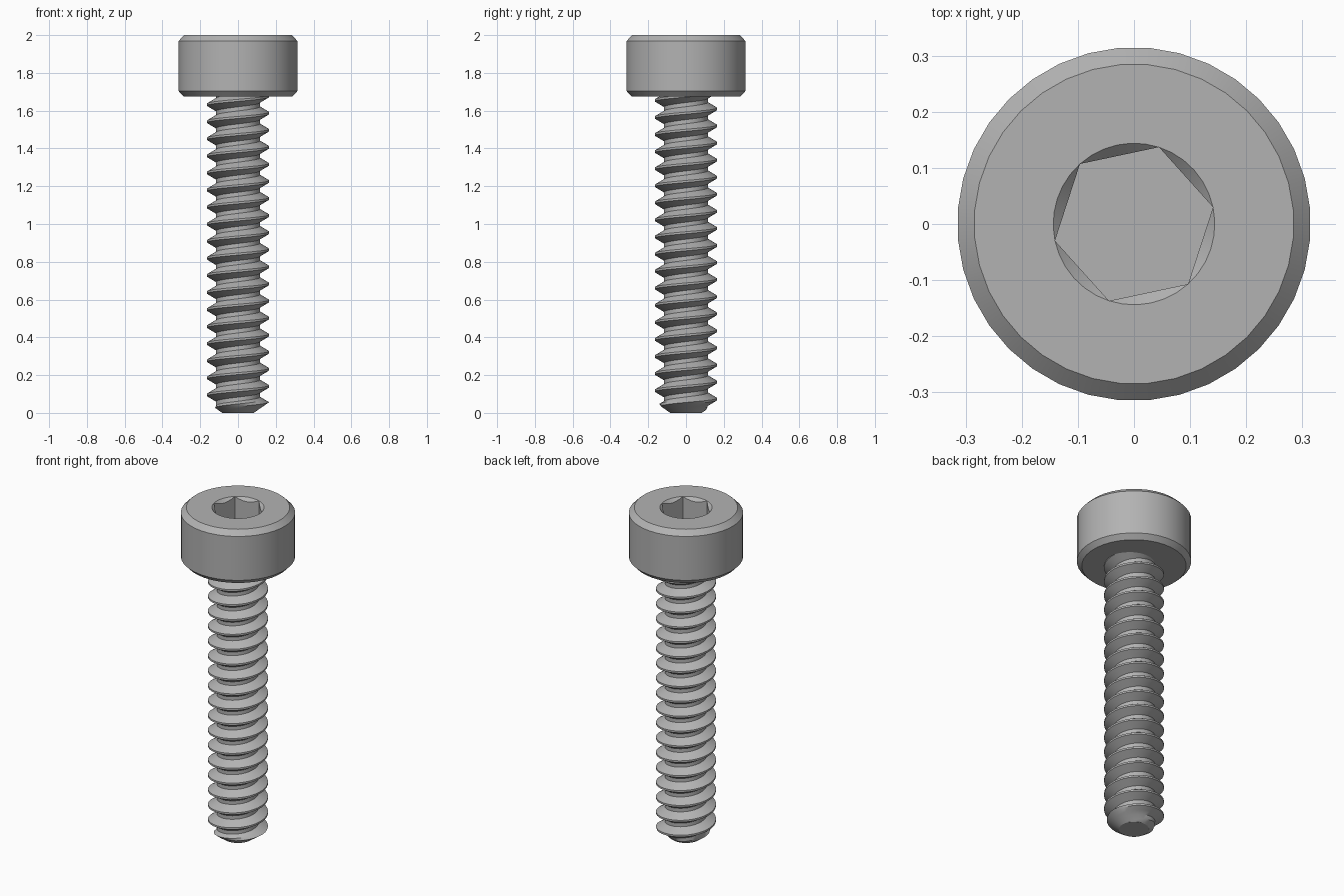
import bpy, bmesh
from math import pi, sin, cos, radians

cube = bpy.data.objects.get("Cube")
if cube:
    bpy.data.objects.remove(cube, do_unlink=True)

steel = bpy.data.materials.new("grey steel")
steel.use_nodes = True
grey = (0.45, 0.45, 0.45, 1)
steel.diffuse_color = grey
steel.node_tree.nodes["Principled BSDF"].inputs["Base Color"].default_value = grey


def finish(bm, name, angle):
    """Turn a bmesh into a smooth-shaded object that keeps its sharp edges."""
    bmesh.ops.remove_doubles(bm, verts=bm.verts, dist=1e-5)
    bmesh.ops.recalc_face_normals(bm, faces=bm.faces)
    mesh = bpy.data.meshes.new(name)
    bm.to_mesh(mesh)
    bm.free()
    obj = bpy.data.objects.new(name, mesh)
    bpy.context.collection.objects.link(obj)
    mesh.materials.append(steel)
    bpy.ops.object.select_all(action='DESELECT')
    obj.select_set(True)
    bpy.context.view_layer.objects.active = obj
    bpy.ops.object.shade_smooth_by_angle(angle=radians(angle))


def bridge(bm, a, b):
    for i in range(len(a)):
        j = (i + 1) % len(a)
        bm.faces.new((a[i], a[j], b[j], b[i]))


# Head: chamfered cylinder with a countersunk hexagon socket
SIDES = 36
HEX_R = 0.144
TOP, UNDER, FLOOR = 2.0, 1.675, 1.83
bm = bmesh.new()


def ring(radius, z, phase):
    return [bm.verts.new((radius * cos(t), radius * sin(t), z))
            for t in (phase + 2 * pi * i / SIDES for i in range(SIDES))]


def hex_ring(depth):
    """Hexagon outline; without a depth it follows the countersink cone."""
    verts = []
    for i in range(SIDES):
        t = 2 * pi * i / SIDES
        r = HEX_R * cos(pi / 6) / cos(t % (pi / 3) - pi / 6)
        z = TOP - (HEX_R - r) if depth is None else depth
        a = t + radians(12)
        verts.append(bm.verts.new((r * cos(a), r * sin(a), z)))
    return verts


outer = radians(5)
rings = [ring(0.288, UNDER, outer), ring(0.315, UNDER + 0.028, outer),
         ring(0.315, TOP - 0.03, outer), ring(0.285, TOP, outer),
         ring(HEX_R, TOP, radians(12)), hex_ring(None), hex_ring(FLOOR)]
for a, b in zip(rings, rings[1:]):
    if b is rings[5]:
        # The cone touches the rim at the hexagon corners
        bmesh.ops.weld_verts(bm, targetmap={b[i]: a[i] for i in range(0, SIDES, 6)})
        b[::6] = a[::6]
        for i in range(SIDES):
            j = (i + 1) % SIDES
            corners = list(dict.fromkeys((a[i], a[j], b[j], b[i])))
            bm.faces.new(corners)
    else:
        bridge(bm, a, b)
bm.faces.new(rings[0])
bm.faces.new(rings[-1])
finish(bm, "head", 25)

# Threaded shank: one helical strip, tapered by the point chamfer
PITCH = 0.0904
CREST_R, ROOT_R = 0.165, 0.116
STEPS, TURNS = 36, 21
START = 0.05 - 2 * PITCH
profile = [(-0.06, CREST_R), (0.06, CREST_R), (0.22, 0.5 * (CREST_R + ROOT_R)),
           (0.38, ROOT_R), (0.62, ROOT_R), (0.78, 0.5 * (CREST_R + ROOT_R)),
           (0.94, CREST_R)]
bm = bmesh.new()
previous = None
for s in range(STEPS * TURNS + 1):
    t = 2 * pi * s / STEPS
    row = []
    for offset, radius in profile:
        z = START + PITCH * (s / STEPS + offset)
        r = max(0.02, min(radius, 0.083 + 1.45 * z))
        row.append(bm.verts.new((r * cos(t), r * sin(t), z)))
    if previous:
        for k in range(len(row) - 1):
            bm.faces.new((previous[k], row[k], row[k + 1], previous[k + 1]))
    previous = row
bmesh.ops.remove_doubles(bm, verts=bm.verts, dist=1e-5)

# Trim the strip at the point and just inside the head, then cap it
for z, normal in ((0, -1), (UNDER + 0.01, 1)):
    cut = bmesh.ops.bisect_plane(bm, geom=bm.verts[:] + bm.edges[:] + bm.faces[:],
                                 plane_co=(0, 0, z), plane_no=(0, 0, normal),
                                 clear_outer=True)
    edges = [e for e in cut["geom_cut"] if isinstance(e, bmesh.types.BMEdge)]
    bmesh.ops.holes_fill(bm, edges=edges, sides=0)
finish(bm, "threaded_shank", 30)
